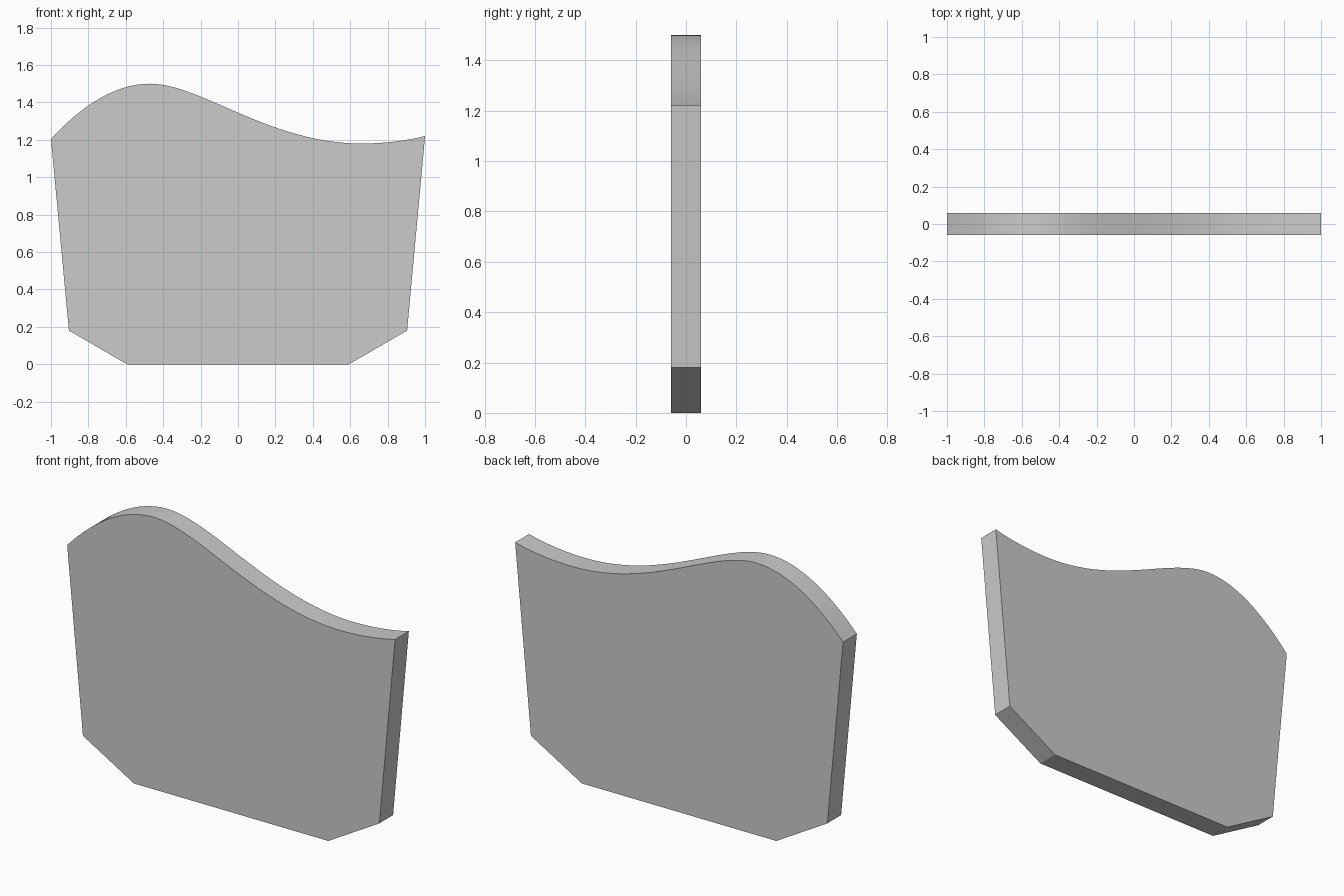
import bpy, bmesh
from mathutils import Vector
from mathutils.geometry import interpolate_bezier

if "Cube" in bpy.data.objects:
    bpy.data.objects.remove(bpy.data.objects["Cube"])

HALF_THICKNESS = 0.06

# Wavy top edge, left to right, as three bezier spans in (x, z)
spans = [
    [(-1.0, 1.205), (-0.83, 1.39), (-0.65, 1.5), (-0.47, 1.5)],
    [(-0.47, 1.5), (-0.2, 1.5), (0.17, 1.18), (0.66, 1.18)],
    [(0.66, 1.18), (0.78, 1.18), (0.9, 1.195), (1.0, 1.22)],
]
top_edge = []
for span, steps in zip(spans, (17, 25, 9)):
    points = interpolate_bezier(*[Vector((x, 0, z)) for x, z in span], steps)
    top_edge += points if not top_edge else points[1:]

# Tapered sides with clipped lower corners
lower = [(0.904, 0.18), (0.593, 0), (-0.593, 0), (-0.904, 0.18)]
outline = [(p.x, p.z) for p in top_edge] + lower

# Solid panel extruded through its thickness
bm = bmesh.new()
front = bm.faces.new([bm.verts.new((x, -HALF_THICKNESS, z)) for x, z in outline])
result = bmesh.ops.extrude_face_region(bm, geom=[front], use_keep_orig=True)
moved = [g for g in result["geom"] if isinstance(g, bmesh.types.BMVert)]
bmesh.ops.translate(bm, verts=moved, vec=(0, 2 * HALF_THICKNESS, 0))
bmesh.ops.recalc_face_normals(bm, faces=bm.faces)

mesh = bpy.data.meshes.new("wavy_panel")
bm.to_mesh(mesh)
bm.free()
panel = bpy.data.objects.new("wavy_panel", mesh)
bpy.context.collection.objects.link(panel)

# Smooth the curved rim, keep the corners sharp
bpy.context.view_layer.objects.active = panel
panel.select_set(True)
bpy.ops.object.shade_smooth_by_angle(angle=0.35)
